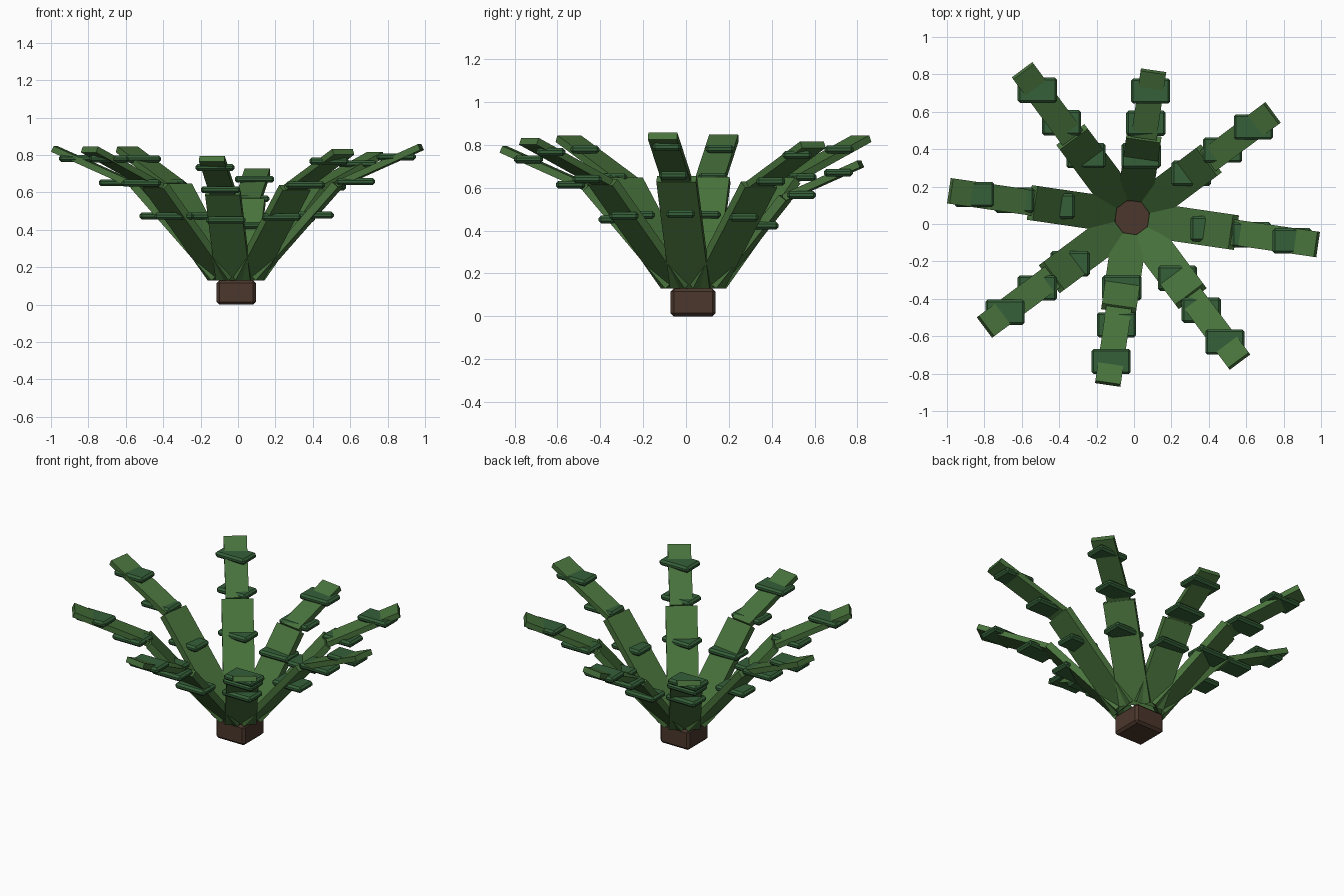
import bpy, math
from mathutils import Matrix, Vector

if "Cube" in bpy.data.objects:
    bpy.data.objects.remove(bpy.data.objects["Cube"])

CX, CY = -0.01, 0.035          # plant axis
PIVOT_Z = 0.22                 # height about which short fronds shrink


def material(name, rgb):
    m = bpy.data.materials.new(name)
    m.diffuse_color = (*rgb, 1)
    m.use_nodes = True
    m.node_tree.nodes["Principled BSDF"].inputs["Base Color"].default_value = m.diffuse_color
    return m


stem_green = material("stem_green", (0.065, 0.17, 0.045))
leaf_green = material("leaf_green", (0.035, 0.115, 0.04))
brown = material("brown", (0.07, 0.038, 0.025))


def box(name, size, matrix, mat, bevel=0):
    bpy.ops.mesh.primitive_cube_add(size=1)
    o = bpy.context.object
    o.name = name
    o.data.transform(Matrix.Diagonal((*size, 1)))
    o.matrix_world = matrix
    o.data.materials.append(mat)
    if bevel:
        b = o.modifiers.new("bevel", "BEVEL")
        b.width = bevel
        b.segments = 1
    return o


def strip(name, angle, start, end, width, thick):
    """Flat box running between two (radius, height) points at an angle."""
    a, b = Vector(start), Vector(end)
    d, mid = b - a, (a + b) / 2
    m = (Matrix.Translation((CX, CY, 0)) @ Matrix.Rotation(angle, 4, 'Z')
         @ Matrix.Translation((mid.x, 0, mid.y))
         @ Matrix.Rotation(-math.atan2(d.y, d.x), 4, 'Y'))
    return box(name, (d.length, width, thick), m, stem_green)


# Root block
box("root_block", (0.21, 0.21, 0.13), Matrix.Translation((CX, CY - 0.002, 0.065)), brown, 0.015)

# Eight fronds, each a steep lower blade, a shallow upper blade and three leaflets
reach = [1.0, 0.935, 0.79, 0.98, 0.985, 0.98, 0.90, 0.96]
for i, s in enumerate(reach):
    ang = math.radians(-8.3 + 45 * i)

    def at(r, z):
        return (r * s, PIVOT_Z + (z - PIVOT_Z) * s)

    knee = at(0.548, 0.642)
    strip(f"lower_blade_{i + 1}", ang, (0.104, 0.143), knee, 0.187, 0.042)
    strip(f"upper_blade_{i + 1}", ang, knee, at(0.998, 0.842), 0.137, 0.034)
    for j, (r, z) in enumerate([(0.422, 0.478), (0.645, 0.658), (0.865, 0.79)]):
        rr, zz = at(r, z)
        pos = (CX + rr * math.cos(ang), CY + rr * math.sin(ang), zz)
        box(f"leaflet_{i + 1}_{j + 1}", (0.21, 0.135, 0.037),
            Matrix.Translation(pos), leaf_green, 0.012)
